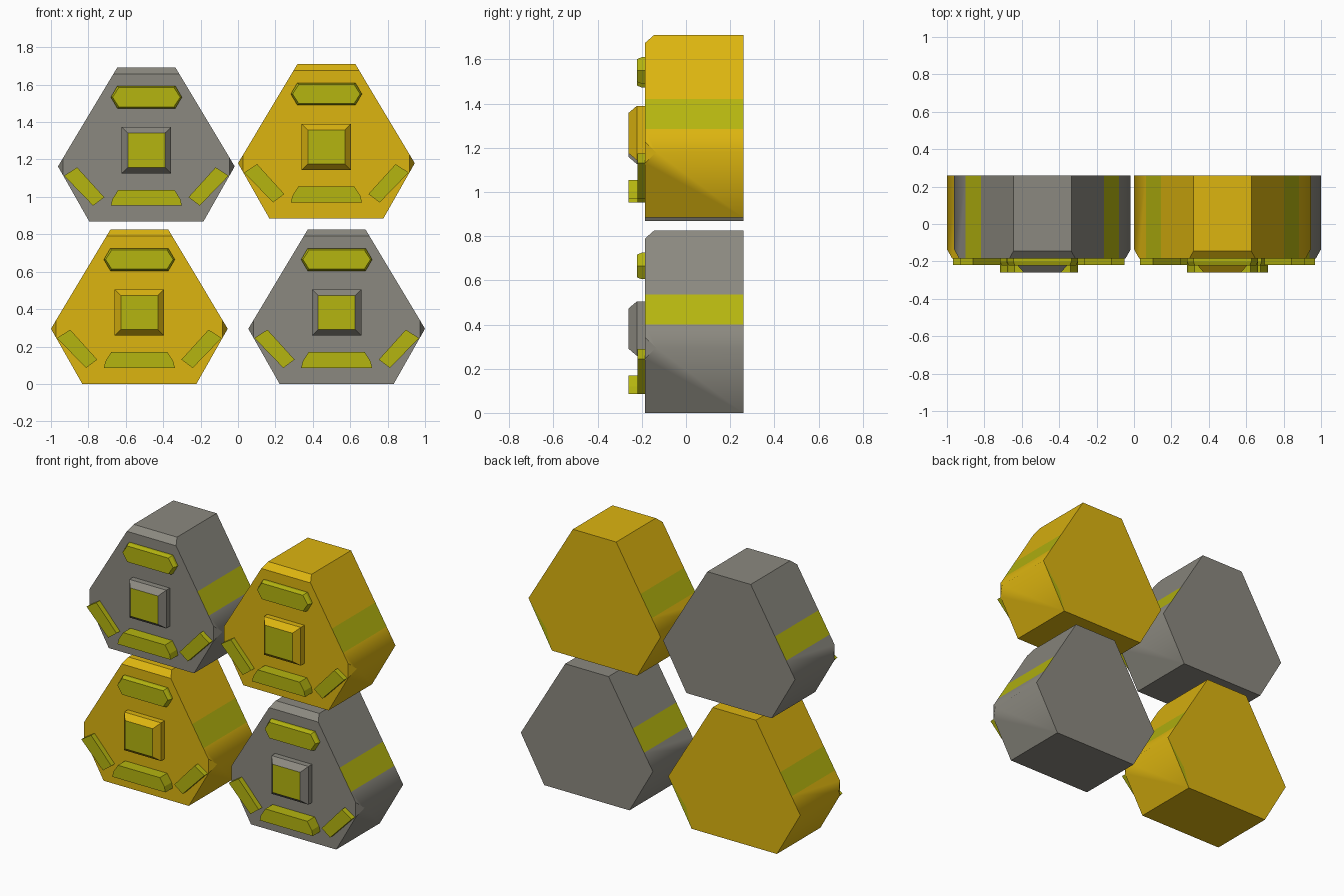
import bpy, bmesh
from mathutils import Vector

if "Cube" in bpy.data.objects:
    bpy.data.objects.remove(bpy.data.objects["Cube"])


def material(name, rgb):
    m = bpy.data.materials.new(name)
    m.diffuse_color = (*rgb, 1)
    m.use_nodes = True
    m.node_tree.nodes["Principled BSDF"].inputs["Base Color"].default_value = m.diffuse_color
    return m


GREY = material("warm_grey", (0.26, 0.25, 0.215))
GOLD = material("gold", (0.72, 0.46, 0.005))
OLIVE = material("olive", (0.46, 0.46, 0.005))
FRONT, BACK = -0.185, 0.26


def finish(bm, name, mats, loc):
    bmesh.ops.recalc_face_normals(bm, faces=bm.faces[:])
    me = bpy.data.meshes.new(name)
    bm.to_mesh(me)
    bm.free()
    for m in mats:
        me.materials.append(m)
    ob = bpy.data.objects.new(name, me)
    ob.location = loc
    bpy.context.collection.objects.link(ob)
    return ob


def body(name, mat, loc, patch):
    # truncated triangle with a coloured band across both long sides
    right = [(0.305, 0), (0.4725, 0.295), (0.4096, 0.40), (0.3287, 0.535), (0.155, 0.825)]
    prof = right + [(-x, z) for x, z in reversed(right)]
    bm = bmesh.new()
    f = [bm.verts.new((x, FRONT, z)) for x, z in prof]
    b = [bm.verts.new((x, BACK, z)) for x, z in prof]
    bm.faces.new(f)
    if patch:
        # small coloured corner on the back
        c = bm.verts.new((0.345, BACK, 0.13))
        bm.faces.new([b[0], c] + b[1:])
        bm.faces.new([b[0], b[1], c]).material_index = 1
    else:
        bm.faces.new(b)
    n = len(prof)
    for i in range(n):
        j = (i + 1) % n
        face = bm.faces.new([f[i], f[j], b[j], b[i]])
        face.material_index = 1 if i in (2, 6) else 0
    # front chamfers: top edge and both side corners
    cuts = [((0, -0.145, 0.825), (0, -0.035, 0.04))]
    cuts += [((s * 0.4725, -0.135, 0.295), (s * 0.05, -0.028, 0)) for s in (1, -1)]
    for co, no in cuts:
        r = bmesh.ops.bisect_plane(bm, geom=bm.verts[:] + bm.edges[:] + bm.faces[:],
                                   plane_co=co, plane_no=Vector(no).normalized(),
                                   clear_outer=True)
        edges = [e for e in r["geom_cut"] if isinstance(e, bmesh.types.BMEdge)]
        for face in bmesh.ops.holes_fill(bm, edges=edges)["faces"]:
            face.material_index = 0
    # soft shading round the side corners only
    for face in bm.faces:
        face.smooth = True
    for e in bm.edges:
        d = e.verts[0].co - e.verts[1].co
        e.smooth = abs(d.x) + abs(d.z) < 1e-4 and abs(e.verts[0].co.x) > 0.4
    return finish(bm, name, [mat, OLIVE], loc)


def pad(name, outline, rings, mats, loc, top_mat=0):
    # stacked outline: each ring is (y, inset scale x, inset scale z)
    cx = sum(p[0] for p in outline) / len(outline)
    cz = sum(p[1] for p in outline) / len(outline)
    bm = bmesh.new()
    loops = [[bm.verts.new((cx + (x - cx) * sx, y, cz + (z - cz) * sz)) for x, z in outline]
             for y, sx, sz in rings]
    n = len(outline)
    for lo, hi in zip(loops, loops[1:]):
        for i in range(n):
            j = (i + 1) % n
            bm.faces.new([lo[i], lo[j], hi[j], hi[i]])
    bm.faces.new(loops[0])
    bm.faces.new(loops[-1]).material_index = top_mat
    return finish(bm, name, mats, loc)


top = [(-0.19, 0.665), (-0.155, 0.605), (0.155, 0.605),
       (0.19, 0.665), (0.155, 0.725), (-0.155, 0.725)]
bottom = [(-0.19, 0.085), (0.19, 0.085), (0.182, 0.12),
          (0.15, 0.17), (-0.15, 0.17), (-0.182, 0.12)]
side = [(-0.44, 0.245), (-0.285, 0.085), (-0.225, 0.13), (-0.37, 0.29)]
square = [(-0.132, 0.258), (0.132, 0.258), (0.132, 0.505), (-0.132, 0.505)]

units = [("upper_left", GREY, -0.49, 0.868), ("upper_right", GOLD, 0.4725, 0.885),
         ("lower_left", GOLD, -0.5275, 0), ("lower_right", GREY, 0.5275, 0)]
for tag, mat, x, z in units:
    loc = (x, 0, z)
    body("body_" + tag, mat, loc, mat is GOLD)
    pad("top_pad_" + tag, top, [(-0.18, 1, 1), (-0.2, 1, 1), (-0.222, 0.95, 0.86)], [OLIVE], loc)
    pad("bottom_pad_" + tag, bottom, [(-0.18, 1, 1), (-0.26, 1, 1)], [OLIVE], loc)
    # raised centre button with coloured top
    pad("button_" + tag, square, [(-0.18, 1, 1), (-0.222, 1, 1), (-0.26, 0.75, 0.74)],
        [mat, OLIVE], loc, 1)
    for s, label in ((1, "left"), (-1, "right")):
        pad(f"{label}_pad_{tag}", [(s * px, pz) for px, pz in side],
            [(-0.18, 1, 1), (-0.22, 1, 1)], [OLIVE], loc)
